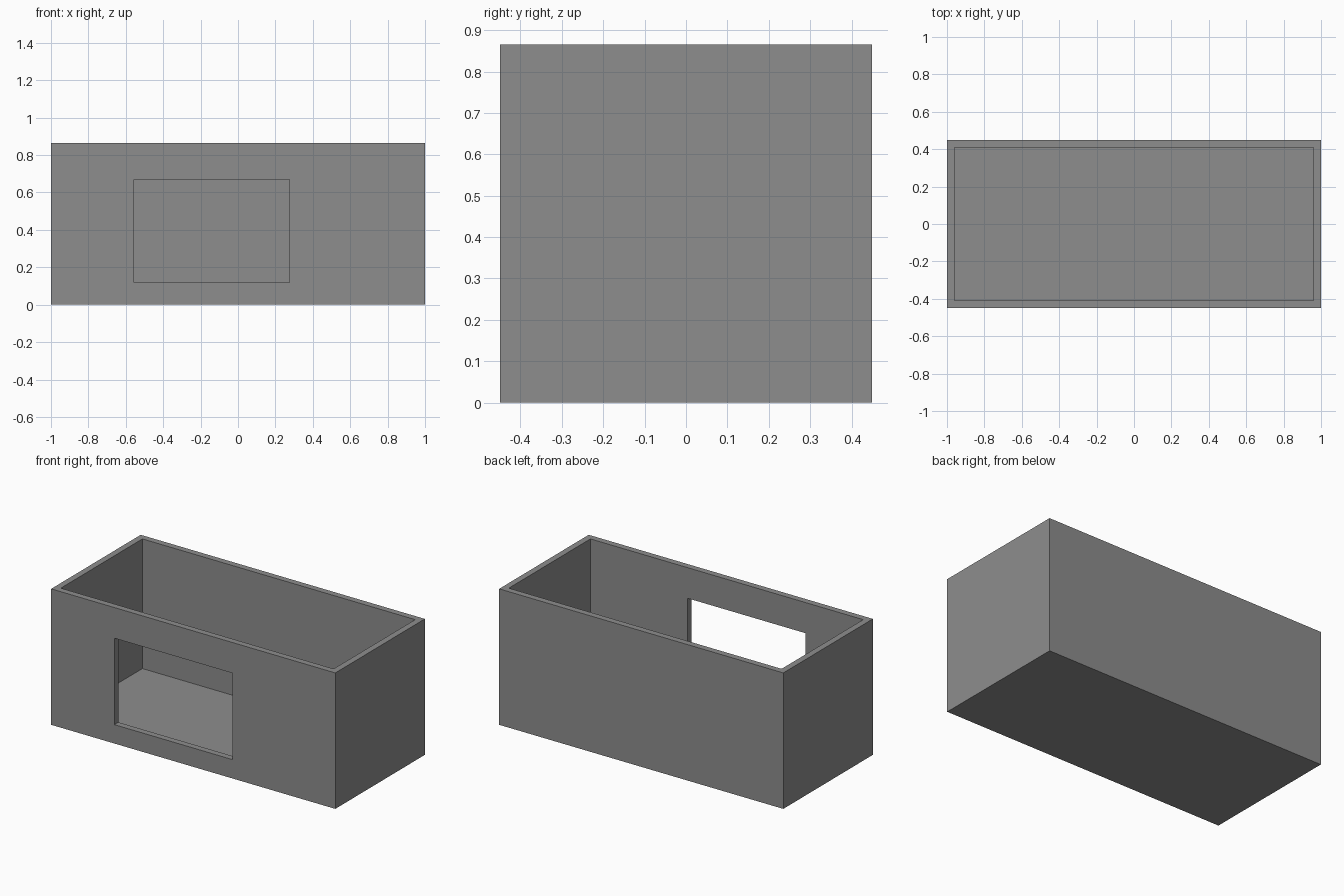
import bpy

if "Cube" in bpy.data.objects:
    bpy.data.objects.remove(bpy.data.objects["Cube"])

HEIGHT, WALL = 0.865, 0.04

grey = bpy.data.materials.new("mid_grey")
grey.diffuse_color = (0.27, 0.27, 0.27, 1)
grey.use_nodes = True
grey.node_tree.nodes["Principled BSDF"].inputs["Base Color"].default_value = grey.diffuse_color


def box(name, low, high):
    """Axis-aligned box between two corners."""
    mid = [(a + b) / 2 for a, b in zip(low, high)]
    bpy.ops.mesh.primitive_cube_add(size=1, location=mid)
    obj = bpy.context.object
    obj.name = name
    obj.scale = [b - a for a, b in zip(low, high)]
    bpy.ops.object.transform_apply(location=False, rotation=False, scale=True)
    obj.data.materials.append(grey)
    return obj


# Solid block that becomes the open-topped shell
shell = box("open_box", (-1, -0.45, 0), (1, 0.45, HEIGHT))

# Interior cavity and front window opening
cutters = [
    box("cavity_cutter", (-1 + WALL, -0.45 + WALL, WALL),
        (1 - WALL, 0.45 - WALL, HEIGHT + 0.2)),
    box("window_cutter", (-0.555, -0.6, 0.12), (0.275, -0.2, 0.67)),
]

for cutter in cutters:
    mod = shell.modifiers.new(cutter.name, 'BOOLEAN')
    mod.operation = 'DIFFERENCE'
    mod.solver = 'EXACT'
    mod.object = cutter
    bpy.context.view_layer.objects.active = shell
    bpy.ops.object.modifier_apply(modifier=mod.name)
    bpy.data.objects.remove(cutter)
